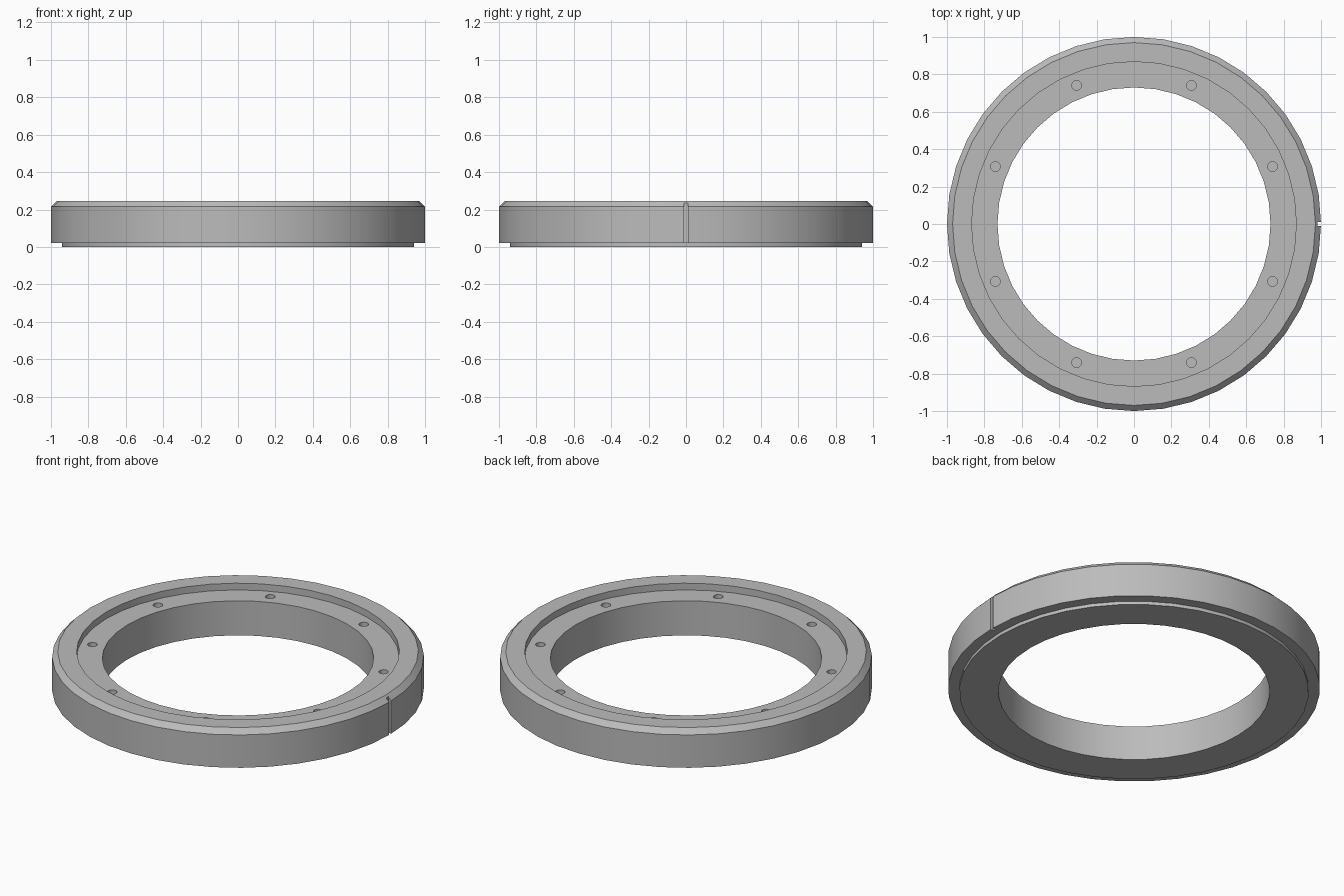
import bpy
import bmesh
from math import cos, sin, pi, radians
from mathutils import Matrix, Vector

cube = bpy.data.objects.get("Cube")
if cube:
    bpy.data.objects.remove(cube, do_unlink=True)

SEGMENTS = 40
FLOOR = 0.205

grey = bpy.data.materials.new("plain grey")
grey.use_nodes = True
colour = (0.5, 0.5, 0.5, 1)
grey.diffuse_color = colour
grey.node_tree.nodes["Principled BSDF"].inputs["Base Color"].default_value = colour


def add_object(name, bm):
    bmesh.ops.recalc_face_normals(bm, faces=bm.faces)
    mesh = bpy.data.meshes.new(name)
    bm.to_mesh(mesh)
    bm.free()
    mesh.materials.append(grey)
    obj = bpy.data.objects.new(name, mesh)
    bpy.context.collection.objects.link(obj)
    return obj


# Ring body: bottom lip, chamfered rim and recessed ledge (radius, height)
profile = [(0.73, 0), (0.94, 0), (0.94, 0.02), (1, 0.02), (1, 0.215),
           (0.97, 0.245), (0.868, 0.245), (0.868, FLOOR), (0.73, FLOOR)]
bm = bmesh.new()
loops = []
for i in range(SEGMENTS):
    a = 2 * pi * i / SEGMENTS
    loops.append([bm.verts.new((r * cos(a), r * sin(a), z)) for r, z in profile])
for i, loop in enumerate(loops):
    after = loops[(i + 1) % SEGMENTS]
    for j in range(len(profile)):
        k = (j + 1) % len(profile)
        bm.faces.new((loop[j], after[j], after[k], loop[k]))
ring = add_object("flange_ring", bm)

# Cutters: eight blind bolt holes and the index notch on the left side
bm = bmesh.new()
for i in range(8):
    a = radians(22.5 + 45 * i)
    bmesh.ops.create_cone(
        bm, cap_ends=True, segments=20, radius1=0.026, radius2=0.026, depth=0.2,
        matrix=Matrix.Translation((0.802 * cos(a), 0.802 * sin(a), FLOOR)))
bmesh.ops.create_cube(
    bm, size=1,
    matrix=Matrix.Translation((1.03, 0, 0.15)) @ Matrix.Diagonal(Vector((0.1, 0.02, 0.4, 1))))
cutter = add_object("hole_and_notch_cutter", bm)

cut = ring.modifiers.new("cut", "BOOLEAN")
cut.object = cutter
cut.operation = "DIFFERENCE"
cut.solver = "EXACT"
bpy.ops.object.select_all(action="DESELECT")
bpy.context.view_layer.objects.active = ring
ring.select_set(True)
bpy.ops.object.modifier_apply(modifier=cut.name)
bpy.data.objects.remove(cutter, do_unlink=True)

# Smooth round walls, crisp machined edges
bpy.ops.object.shade_smooth_by_angle(angle=radians(30))
